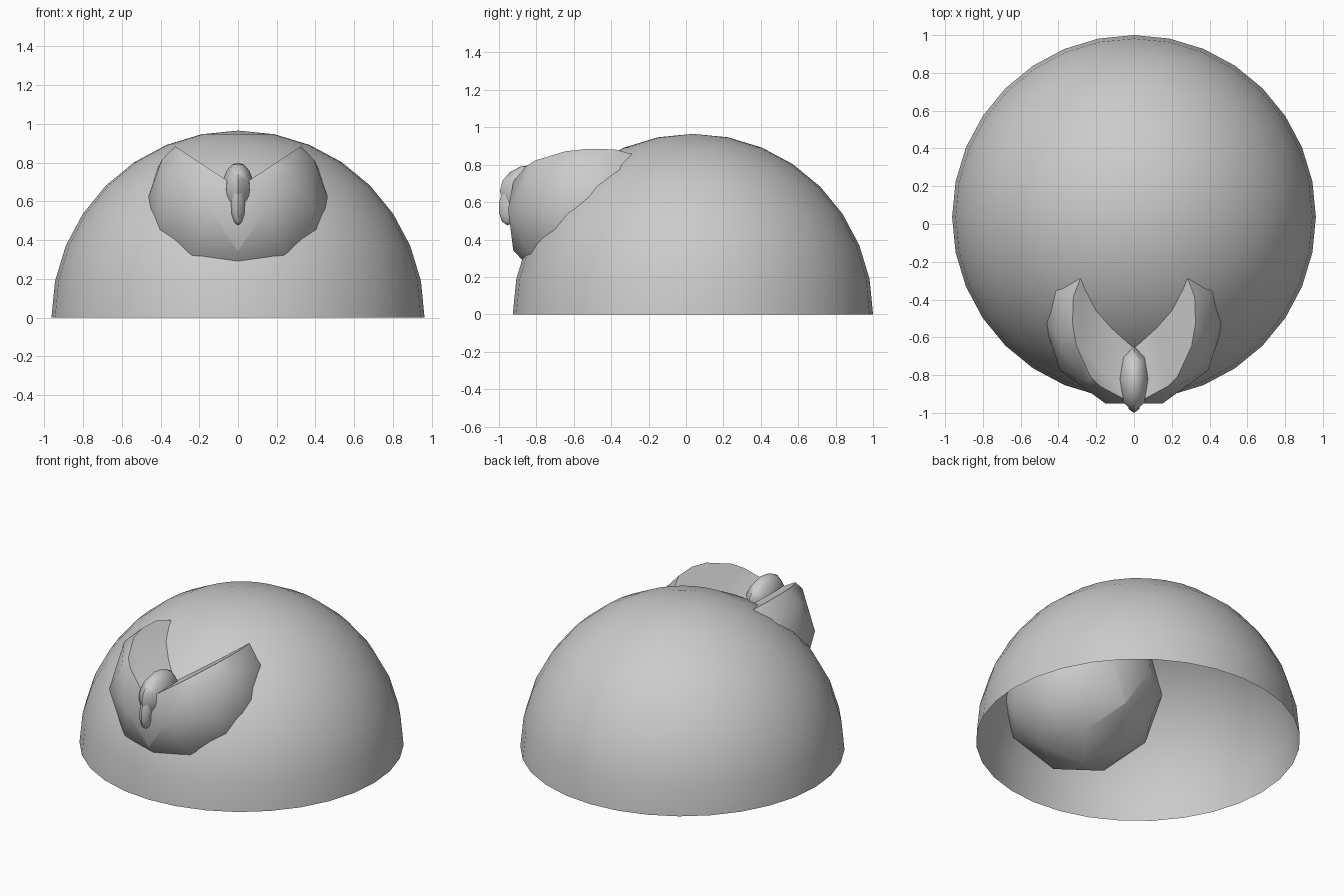
import bpy, bmesh, math
from mathutils import Vector, Matrix

if "Cube" in bpy.data.objects:
    bpy.data.objects.remove(bpy.data.objects["Cube"])


def add_object(name, bm, angle=40):
    mesh = bpy.data.meshes.new(name)
    bmesh.ops.recalc_face_normals(bm, faces=bm.faces)
    bm.to_mesh(mesh)
    bm.free()
    obj = bpy.data.objects.new(name, mesh)
    bpy.context.collection.objects.link(obj)
    bpy.ops.object.select_all(action='DESELECT')
    obj.select_set(True)
    bpy.context.view_layer.objects.active = obj
    bpy.ops.object.shade_smooth_by_angle(angle=math.radians(angle))
    return obj


def ellipsoid(center, radii, segments, rings, tilt=0):
    bm = bmesh.new()
    bmesh.ops.create_uvsphere(bm, u_segments=segments, v_segments=rings, radius=1)
    m = (Matrix.Translation(center) @ Matrix.Rotation(tilt, 4, 'X')
         @ Matrix.Diagonal((*radii, 1)))
    bmesh.ops.transform(bm, matrix=m, verts=bm.verts)
    return bm


def cut(bm, point, normal, fill=False):
    res = bmesh.ops.bisect_plane(bm, geom=bm.verts[:] + bm.edges[:] + bm.faces[:],
                                 plane_co=point, plane_no=normal, clear_outer=True)
    if fill:
        edges = [e for e in res['geom_cut'] if isinstance(e, bmesh.types.BMEdge)]
        bmesh.ops.contextual_create(bm, geom=edges)


# Open hollow dome
bm = ellipsoid((0, 0.037, 0), (0.963, 0.963, 0.965), 32, 16)
cut(bm, (0, 0, 0), (0, 0, -1))
add_object("dome", bm)

# Low-poly ball set into the dome, with a V notch leaving two raised wings
bm = bmesh.new()
bmesh.ops.create_icosphere(bm, subdivisions=2, radius=0.485)
m = Matrix.Translation((0, -0.49, 0.56)) @ Matrix.Rotation(math.radians(90), 4, 'Z')
bmesh.ops.transform(bm, matrix=m, verts=bm.verts)
cut(bm, (0, 0, 0.67), Vector((-0.66, 0, 1)).normalized(), fill=True)
cut(bm, (0, 0, 0), (-1, 0, 0))
wings = add_object("winged_body", bm, 50)
wings.modifiers.new("mirror", 'MIRROR')

# Head and pointed beak
add_object("head", ellipsoid((0, -0.82, 0.66), (0.083, 0.175, 0.14), 8, 8), 60)
add_object("beak", ellipsoid((0, -0.94, 0.59), (0.038, 0.06, 0.115), 8, 6,
                             math.radians(-8)), 60)
